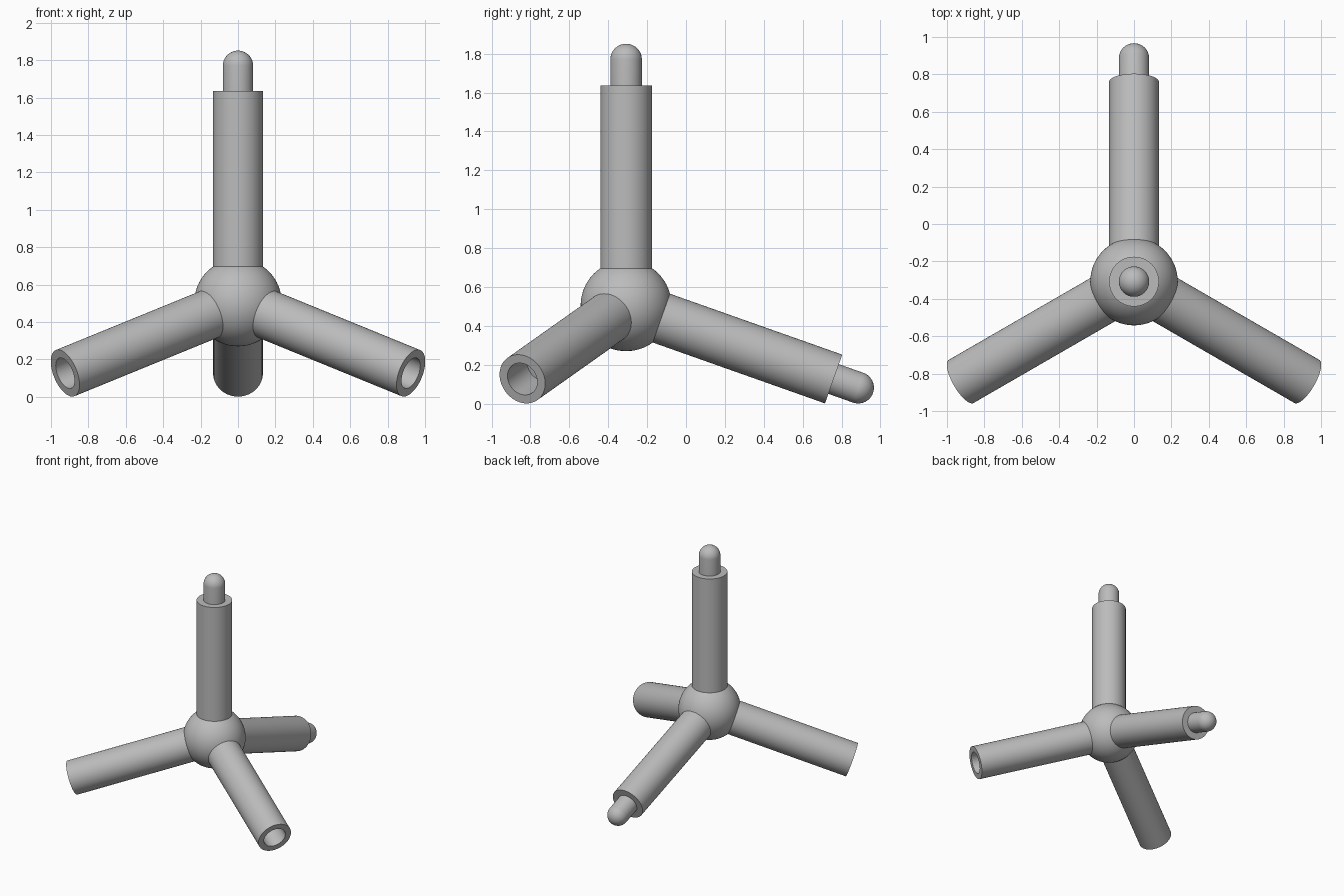
import bpy, bmesh, math
from mathutils import Vector, Matrix

cube = bpy.data.objects.get("Cube")
if cube:
    bpy.data.objects.remove(cube, do_unlink=True)

# Shared dimensions
HUB = Vector((0, -0.308, 0.504))
HUB_R, ARM_R, PEG_R, HOLE_R = 0.234, 0.133, 0.081, 0.087
ARM_END, PEG_TIP, HOLE_DEPTH = 1.132, 1.347, 0.215
ROOT = 0.15
SIDES = 64

grey = bpy.data.materials.new("plain_grey")
grey.use_nodes = True
colour = (0.5, 0.5, 0.5, 1)
grey.diffuse_color = colour
grey.node_tree.nodes["Principled BSDF"].inputs["Base Color"].default_value = colour


def arc(radius, centre, start, end, steps):
    """Profile points (radius, height) along a circular arc, angles in degrees."""
    angles = [math.radians(start + (end - start) * i / steps) for i in range(steps + 1)]
    return [(radius * math.cos(a), centre + radius * math.sin(a)) for a in angles]


def lathe(name, profile, direction):
    """Revolve a profile about the axis that leaves the hub in a direction."""
    bm = bmesh.new()
    verts = [bm.verts.new((max(r, 0), 0, h)) for r, h in profile]
    edges = [bm.edges.new(pair) for pair in zip(verts, verts[1:])]
    bmesh.ops.spin(bm, geom=verts + edges, cent=(0, 0, 0), axis=(0, 0, 1),
                   angle=math.tau, steps=SIDES)
    bmesh.ops.remove_doubles(bm, verts=bm.verts, dist=0.0001)
    bmesh.ops.recalc_face_normals(bm, faces=bm.faces)
    mesh = bpy.data.meshes.new(name)
    bm.to_mesh(mesh)
    bm.free()
    mesh.materials.append(grey)
    obj = bpy.data.objects.new(name, mesh)
    bpy.context.collection.objects.link(obj)
    turn = Vector(direction).to_track_quat("Z", "Y").to_matrix().to_4x4()
    obj.matrix_world = Matrix.Translation(HUB) @ turn
    bpy.ops.object.select_all(action="DESELECT")
    obj.select_set(True)
    bpy.context.view_layer.objects.active = obj
    bpy.ops.object.shade_smooth_by_angle(angle=math.radians(35))
    return obj


# Arm profiles: a round-tipped peg or a flat-bottomed socket
tube = [(0, ROOT), (ARM_R, ROOT), (ARM_R, ARM_END)]
peg_arm = tube + [(PEG_R, ARM_END)] + arc(PEG_R, PEG_TIP - PEG_R, 0, 90, 12)
socket_arm = tube + [(HOLE_R, ARM_END), (HOLE_R, ARM_END - HOLE_DEPTH),
                     (0, ARM_END - HOLE_DEPTH)]

# Four arms point to the corners of a regular tetrahedron
drop = -1 / 3
reach = math.sqrt(8) / 3
side = reach * math.sqrt(3) / 2

lathe("hub_ball", arc(HUB_R, 0, -90, 90, 32), (0, 0, 1))
lathe("top_peg_arm", peg_arm, (0, 0, 1))
lathe("back_peg_arm", peg_arm, (0, reach, drop))
for label, sign in (("left", 1), ("right", -1)):
    lathe(label + "_socket_arm", socket_arm, (sign * side, -reach / 2, drop))
